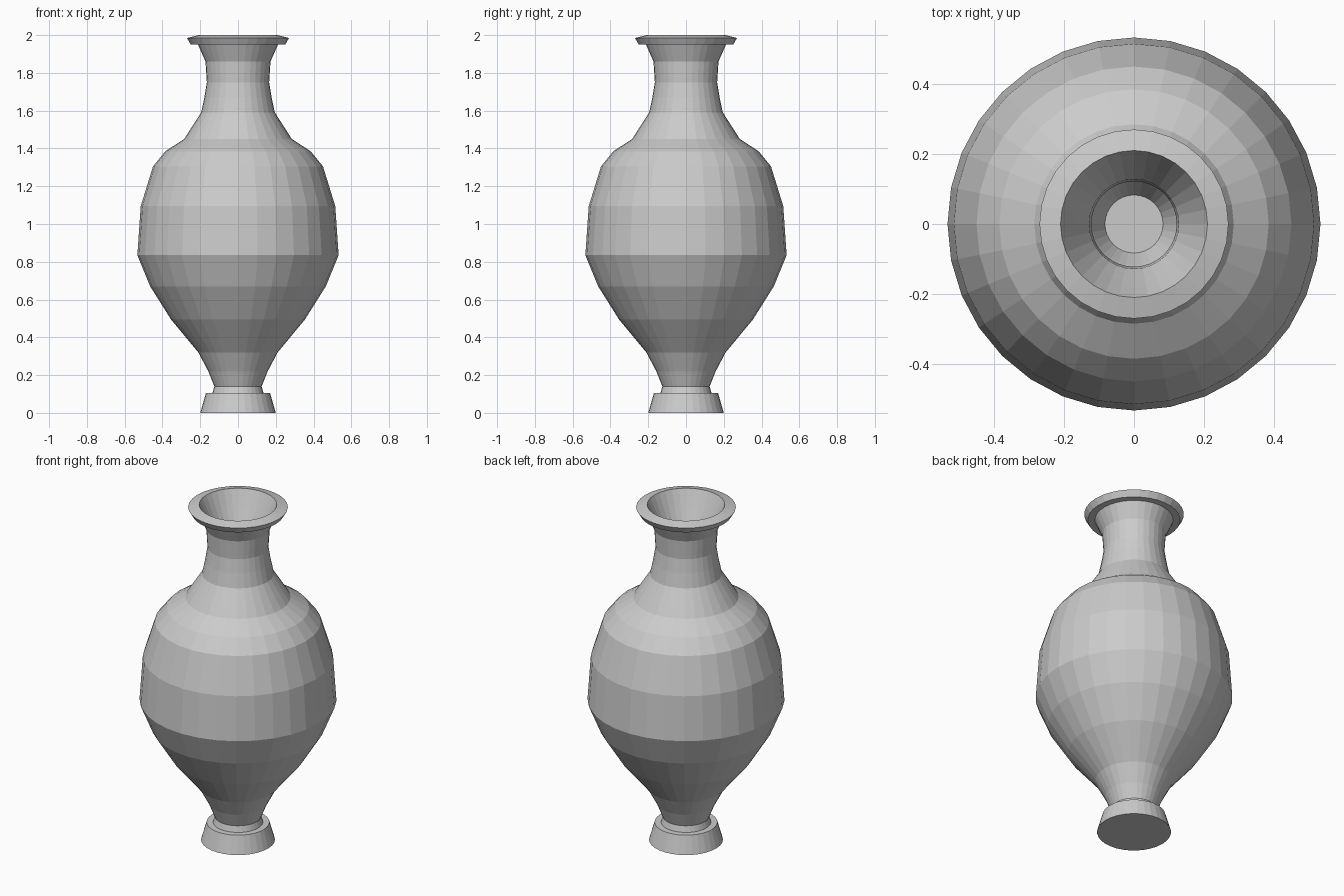
import bpy
import bmesh
from math import cos, sin, tau

cube = bpy.data.objects.get("Cube")
if cube:
    bpy.data.objects.remove(cube)

SIDES = 32

clay = bpy.data.materials.new("grey clay")
clay.use_nodes = True
GREY = (0.6, 0.6, 0.6, 1)
clay.diffuse_color = GREY
clay.node_tree.nodes["Principled BSDF"].inputs["Base Color"].default_value = GREY


def lathe(name, profile):
    """Turn a closed-off (radius, height) profile round the z axis."""
    bm = bmesh.new()
    rings = [[bm.verts.new((r * cos(tau * i / SIDES), r * sin(tau * i / SIDES), z))
              for i in range(SIDES)] for r, z in profile]
    for low, high in zip(rings, rings[1:]):
        for i in range(SIDES):
            j = (i + 1) % SIDES
            bm.faces.new((low[i], low[j], high[j], high[i]))
    # Caps at both ends of the profile
    bm.faces.new(rings[0][::-1])
    bm.faces.new(rings[-1])
    mesh = bpy.data.meshes.new(name)
    bm.to_mesh(mesh)
    bm.free()
    mesh.materials.append(clay)
    obj = bpy.data.objects.new(name, mesh)
    bpy.context.collection.objects.link(obj)
    return obj


foot = [(0.20, 0), (0.17, 0.105), (0.135, 0.105)]
belly = [(0.125, 0.14), (0.157, 0.22), (0.21, 0.32), (0.355, 0.495),
         (0.465, 0.67), (0.533, 0.835), (0.515, 1.095), (0.45, 1.305),
         (0.385, 1.385), (0.285, 1.45)]
neck = [(0.25, 1.505), (0.195, 1.59), (0.178, 1.67), (0.165, 1.75),
        (0.172, 1.86), (0.212, 1.95)]
lip = [(0.25, 1.95), (0.27, 1.985), (0.21, 2.0)]
# Hollow inside, running down from the lip to the floor
hollow = [(0.165, 1.9), (0.128, 1.82), (0.122, 1.75), (0.135, 1.67),
          (0.15, 1.59), (0.24, 1.45), (0.40, 1.305), (0.47, 1.095),
          (0.488, 0.835), (0.42, 0.67), (0.315, 0.495), (0.17, 0.32),
          (0.117, 0.22), (0.083, 0.15)]

lathe("vase", foot + belly + neck + lip + hollow)
